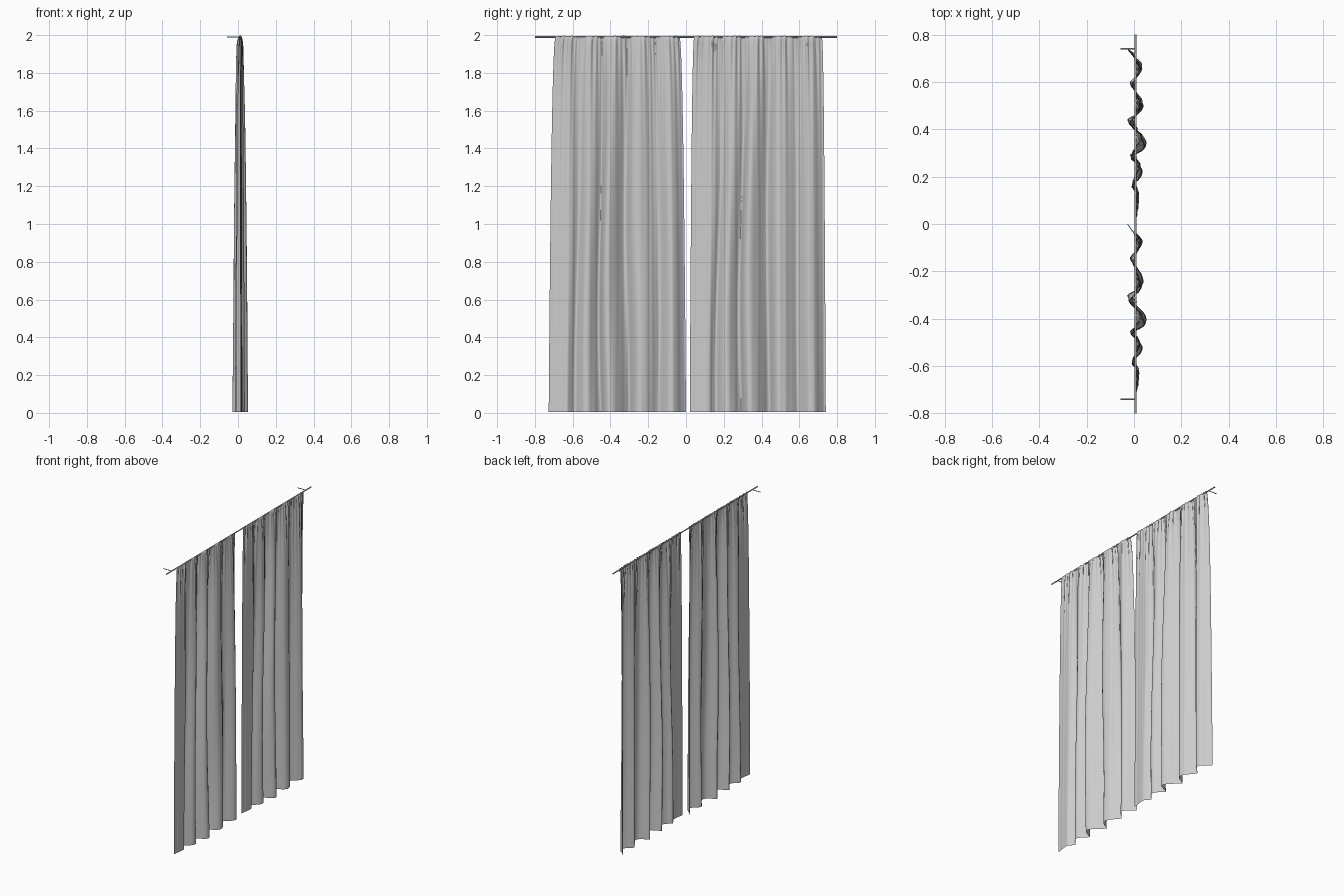
import bpy, bmesh, math, random
from mathutils import Vector

if "Cube" in bpy.data.objects:
    bpy.data.objects.remove(bpy.data.objects["Cube"])

# hem fold crests: (distance from the panel's right edge, depth x)
FOLDS = [(0.0, -0.026), (0.075, 0.036), (0.15, -0.017), (0.238, 0.04),
         (0.315, -0.028), (0.397, 0.053), (0.465, -0.016), (0.53, 0.036),
         (0.59, -0.01), (0.645, 0.022), (0.735, 0.012)]
NU, NV = 180, 90
ROD_X, ROD_Z = 0.006, 1.99


def fold_depth(d):
    # smooth blend between neighbouring crests
    for (a, xa), (b, xb) in zip(FOLDS, FOLDS[1:]):
        if d <= b:
            t = max(0.0, (d - a) / (b - a))
            t = t * t * (3 - 2 * t)
            return xa + (xb - xa) * t
    return FOLDS[-1][1]


def panel(name, hem, top, seed, sway):
    rnd = random.Random(seed)
    waves = [(rnd.uniform(14, 34), rnd.uniform(0, 6.28), rnd.uniform(0.5, 1)) for _ in range(5)]
    sways = [(rnd.uniform(3, 6), rnd.uniform(4, 9), rnd.uniform(0, 6.28)) for _ in range(3)]
    bm = bmesh.new()
    rows = []
    for j in range(NV + 1):
        h = 1 - (1 - j / NV) ** 1.7          # rows get denser towards the gathered top
        drop = 1 - h
        spread = drop ** 0.4
        amp = drop ** 0.3
        gather = math.exp(-drop * 9)
        y0 = top[0] + (hem[0] - top[0]) * spread
        y1 = top[1] + (hem[1] - top[1]) * spread
        row = []
        for i in range(NU + 1):
            u = i / NU
            edge = math.sin(math.pi * u)
            # vertical sway of the folds
            s = sum(math.sin(a * h * 1.6 + b * u + p) - math.sin(b * u + p) for a, b, p in sways)
            d = min(0.735, max(0, (u + sway * s * edge) * 0.735))
            ripple = sum(w * math.sin(f * u * 6.28 + p) for f, p, w in waves)
            x = 0.01 + (fold_depth(d) - 0.01) * amp
            x += 0.0035 * ripple * gather * min(1, drop * 40 + 0.3)
            x += 0.0006 * ripple * amp
            # folds lean over sideways, making rounded pleats
            y = y1 + (y0 - y1) * u
            y += 0.012 * edge * amp * math.sin(2 * math.pi * d / 0.155 + 0.6)
            z = 0.006 + 1.989 * h + 0.0012 * ripple * gather
            row.append(bm.verts.new((x, y, min(2.0, z))))
        rows.append(row)
    for a, b in zip(rows, rows[1:]):
        for i in range(NU):
            bm.faces.new((a[i + 1], a[i], b[i], b[i + 1]))
    bmesh.ops.recalc_face_normals(bm, faces=bm.faces)
    me = bpy.data.meshes.new(name)
    bm.to_mesh(me)
    bm.free()
    me.shade_smooth()
    ob = bpy.data.objects.new(name, me)
    bpy.context.collection.objects.link(ob)
    return ob


def bar(name, a, b, r):
    a, b = Vector(a), Vector(b)
    bpy.ops.mesh.primitive_cylinder_add(vertices=16, radius=r, depth=(b - a).length,
                                        location=(a + b) / 2)
    ob = bpy.context.object
    ob.name = name
    ob.rotation_euler = (b - a).to_track_quat('Z', 'Y').to_euler()
    bpy.ops.object.shade_smooth_by_angle()


# two hanging curtain panels
panel("curtain_left", (-0.727, 0.0), (-0.688, -0.037), 3, 0.006)
panel("curtain_right", (0.02, 0.74), (0.045, 0.718), 8, 0.012)

# rod and its two wall brackets
bar("curtain_rod", (ROD_X, -0.8, ROD_Z), (ROD_X, 0.8, ROD_Z), 0.004)
for side, label in ((-1, "left"), (1, "right")):
    bar("bracket_" + label, (-0.058, side * 0.74, ROD_Z), (ROD_X, side * 0.74, ROD_Z), 0.0025)
